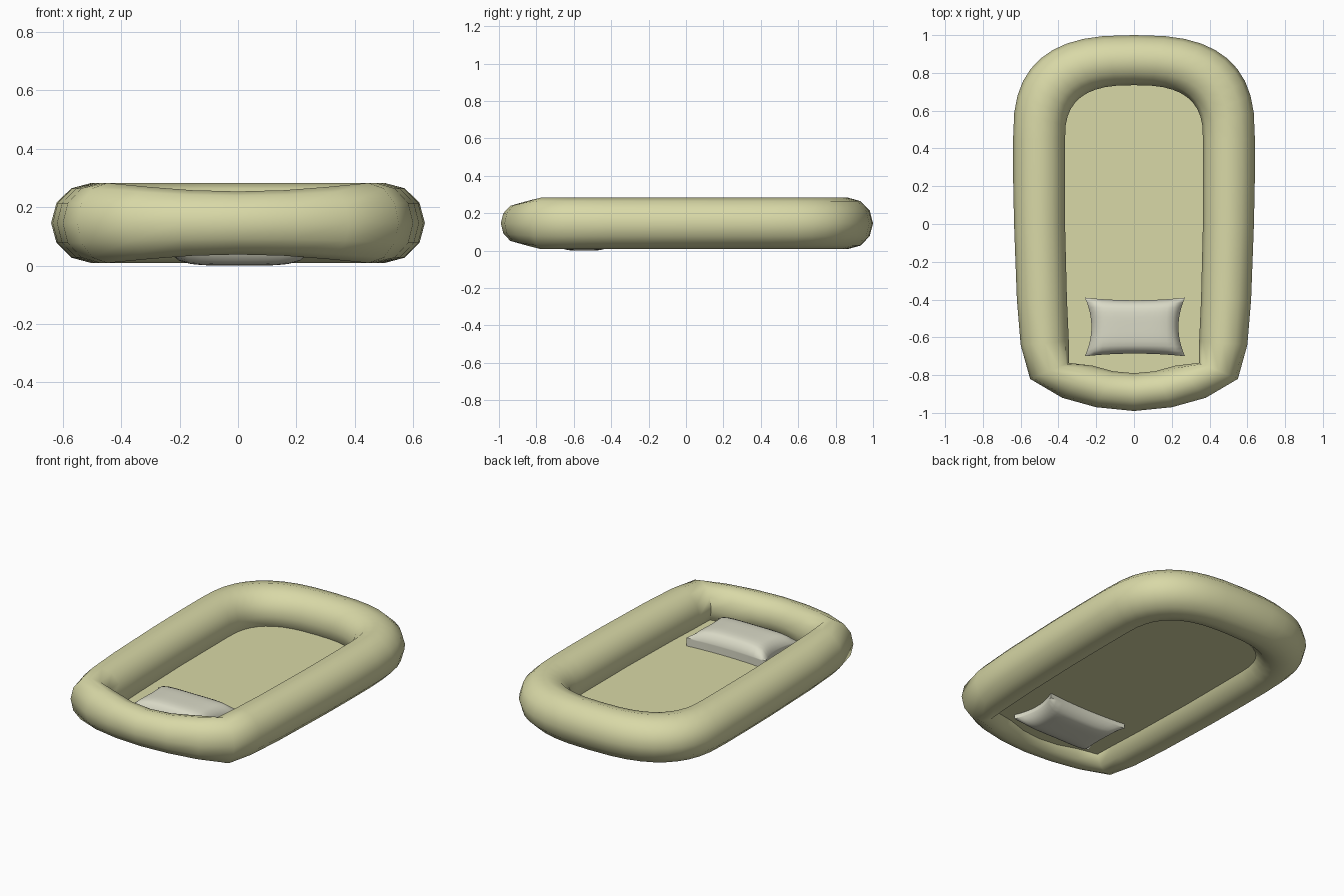
import bpy, bmesh, math

if "Cube" in bpy.data.objects:
    bpy.data.objects.remove(bpy.data.objects["Cube"], do_unlink=True)


def material(name, color):
    mat = bpy.data.materials.new(name)
    mat.use_nodes = True
    mat.diffuse_color = color
    bsdf = mat.node_tree.nodes["Principled BSDF"]
    bsdf.inputs["Base Color"].default_value = color
    bsdf.inputs["Roughness"].default_value = 0.6
    return mat


def finish(name, bm, mat, angle=60):
    bmesh.ops.recalc_face_normals(bm, faces=bm.faces)
    mesh = bpy.data.meshes.new(name)
    bm.to_mesh(mesh)
    bm.free()
    mesh.materials.append(mat)
    obj = bpy.data.objects.new(name, mesh)
    bpy.context.collection.objects.link(obj)
    bpy.ops.object.select_all(action="DESELECT")
    obj.select_set(True)
    bpy.context.view_layer.objects.active = obj
    bpy.ops.object.shade_smooth_by_angle(angle=math.radians(angle))
    return obj


vinyl = material("pale yellow vinyl", (0.69, 0.69, 0.385, 1))
cloth = material("off white cloth", (0.70, 0.70, 0.57, 1))

MID_Z = 0.146
SIDES = 12

# Half outline of the tube: outer x, outer y, inner x, inner y, half height
half = [
    (0.00, -0.99, 0.00, -0.79, 0.108),
    (0.20, -0.97, 0.11, -0.78, 0.112),
    (0.38, -0.92, 0.22, -0.75, 0.123),
    (0.55, -0.82, 0.345, -0.735, 0.137),
    (0.60, -0.64, 0.345, -0.62, 0.137),
    (0.62, -0.40, 0.355, -0.40, 0.137),
    (0.635, 0.0, 0.365, 0.0, 0.137),
    (0.64, 0.25, 0.365, 0.25, 0.137),
]

# Rounded back end
STEPS = 10
for i in range(STEPS + 1):
    a = math.pi / 2 * i / STEPS
    c = max(math.cos(a), 0) ** (2 / 2.7)
    s = math.sin(a) ** (2 / 2.7)
    half.append((0.64 * c, 0.45 + 0.55 * s, 0.365 * c, 0.45 + 0.285 * s, 0.137))
outline = half + [(-ox, oy, -ix, iy, h) for ox, oy, ix, iy, h in half[-2:0:-1]]

# Inflated tube
bm = bmesh.new()
rings = []
for ox, oy, ix, iy, h in outline:
    ring = []
    for k in range(SIDES):
        a = 2 * math.pi * k / SIDES
        t = 0.5 + 0.5 * math.cos(a)
        ring.append(bm.verts.new((ix + (ox - ix) * t, iy + (oy - iy) * t,
                                  MID_Z + h * math.sin(a))))
    rings.append(ring)
for r, ring in enumerate(rings):
    after = rings[(r + 1) % len(rings)]
    for k in range(SIDES):
        n = (k + 1) % SIDES
        bm.faces.new((ring[k], ring[n], after[n], after[k]))
finish("inflated_tube", bm, vinyl)

# Floor sheet, with its edge sealed inside the tube
bm = bmesh.new()
bm.faces.new([bm.verts.new(((ox + ix) / 2, (oy + iy) / 2, 0.08))
              for ox, oy, ix, iy, h in outline])
finish("floor_sheet", bm, vinyl)

# Pillow: a puffed box with pinched edges
bm = bmesh.new()
bmesh.ops.create_cube(bm, size=2)
bmesh.ops.subdivide_edges(bm, edges=bm.edges[:], cuts=11, use_grid_fill=True)
for v in bm.verts:
    u, w, t = v.co
    puff = math.sqrt(max(0, (1 - u ** 4) * (1 - w ** 4)))
    v.co.x = 0.005 + 0.265 * u * (1 - 0.13 * (1 - w * w) * u * u)
    v.co.y = -0.545 + 0.155 * w * (1 - 0.09 * (1 - u * u) * w * w)
    v.co.z = 0.092 + t * (0.038 + (0.06 if t > 0 else 0.054) * puff)
finish("pillow", bm, cloth)
